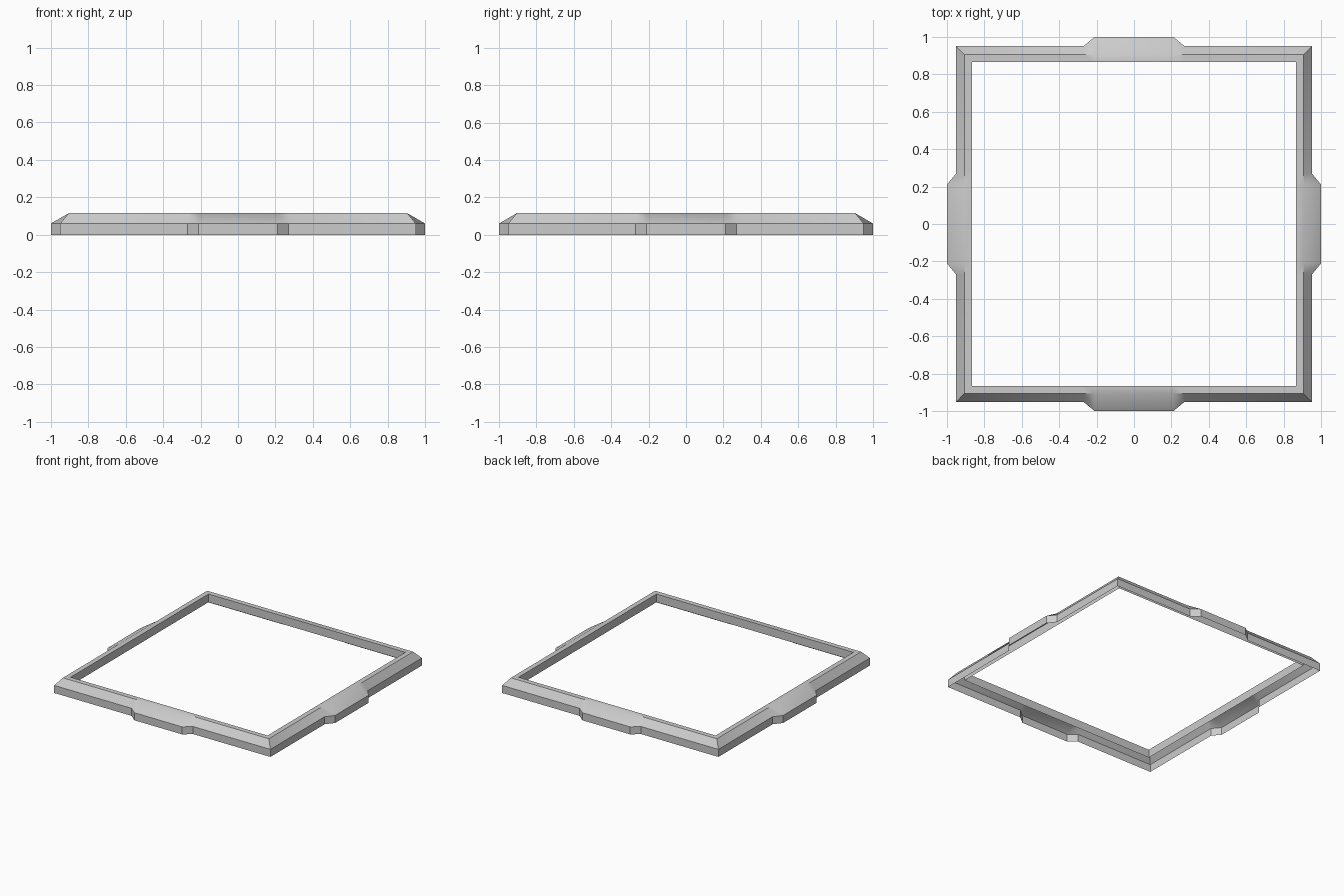
import bpy, bmesh
from mathutils import Matrix
from math import pi

if "Cube" in bpy.data.objects:
    bpy.data.objects.remove(bpy.data.objects["Cube"])

# Cross-section, inside to outside: (distance on plain edge, distance on tab, height)
PROFILE = [(0.865, 0.865, 0.05), (0.865, 0.865, 0.115), (0.905, 0.905, 0.115),
           (0.95, 1.0, 0.06), (0.95, 1.0, 0.0)]
TAB_IN, TAB_OUT = 0.21, 0.27


def ring(bm, edge, tab, z):
    """One closed loop around the square, with a bulge on each side."""
    side = [(-edge, -edge), (-TAB_OUT, -edge), (-TAB_IN, -tab),
            (TAB_IN, -tab), (TAB_OUT, -edge)]
    verts = []
    for k in range(4):
        turn = Matrix.Rotation(k * pi / 2, 3, 'Z')
        for x, y in side:
            v = bm.verts.new((x, y, z))
            v.co = turn @ v.co
            verts.append(v)
    return verts


# Hollow frame shell, open underneath
bm = bmesh.new()
rings = [ring(bm, *p) for p in PROFILE]
for inner, outer in zip(rings, rings[1:]):
    n = len(inner)
    for i in range(n):
        j = (i + 1) % n
        bm.faces.new((inner[i], outer[i], outer[j], inner[j]))
bm.normal_update()

mesh = bpy.data.meshes.new("square_frame")
bm.to_mesh(mesh)
bm.free()
frame = bpy.data.objects.new("square_frame", mesh)
bpy.context.collection.objects.link(frame)

# Soft shading with sharp corners kept
bpy.context.view_layer.objects.active = frame
frame.select_set(True)
bpy.ops.object.shade_smooth_by_angle(angle=0.6)
